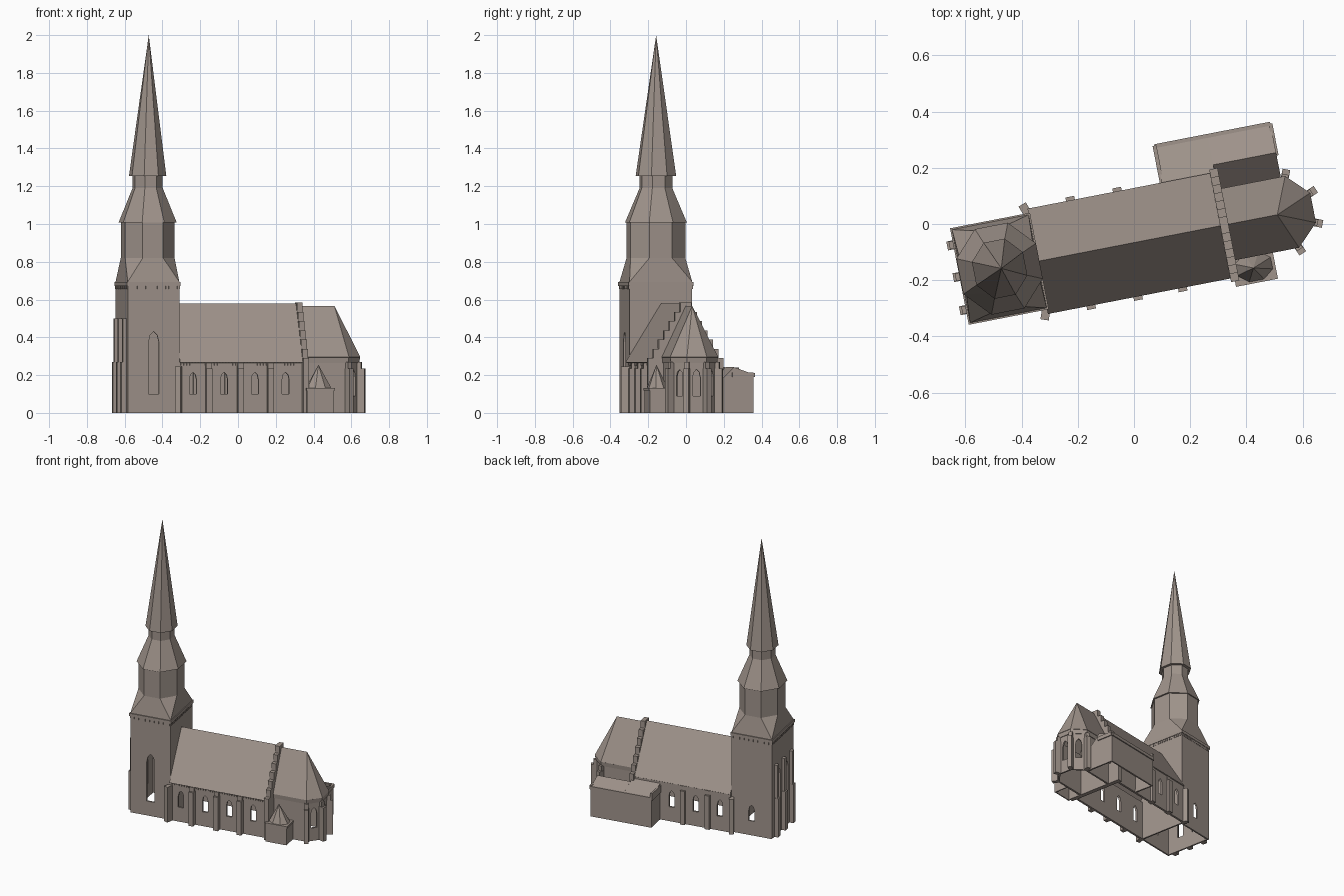
import bpy, bmesh, math
from mathutils import Matrix, Vector

if "Cube" in bpy.data.objects:
    bpy.data.objects.remove(bpy.data.objects["Cube"], do_unlink=True)

TURN = math.radians(11)      # the whole church stands at a slight angle
MID = -0.065                 # long axis of the church
TU = -0.50                   # tower centre along the axis
UP, DOWN = Vector((0, 0, 1)), Vector((0, 0, -1))
EAST, WEST, SOUTH = Vector((1, 0, 0)), Vector((-1, 0, 0)), Vector((0, -1, 0))

stone = bpy.data.materials.new("warm_grey_stone")
stone.use_nodes = True
stone.diffuse_color = (0.35, 0.295, 0.26, 1)
stone.node_tree.nodes["Principled BSDF"].inputs["Base Color"].default_value = stone.diffuse_color


def finish(name, bm):
    bmesh.ops.recalc_face_normals(bm, faces=bm.faces)
    mesh = bpy.data.meshes.new(name)
    bm.to_mesh(mesh)
    bm.free()
    mesh.materials.append(stone)
    ob = bpy.data.objects.new(name, mesh)
    ob.rotation_euler.z = TURN
    bpy.context.collection.objects.link(ob)
    return ob


def hull(name, points, opened=(), thick=0, cutter=None):
    """Convex part; faces towards the opened directions are left out."""
    bm = bmesh.new()
    for p in points:
        bm.verts.new(p)
    bmesh.ops.convex_hull(bm, input=bm.verts)
    bmesh.ops.dissolve_limit(bm, angle_limit=0.01, verts=bm.verts, edges=bm.edges)
    bm.normal_update()
    gone = [f for f in bm.faces if any(f.normal.dot(d) > 0.99 for d in opened)]
    bmesh.ops.delete(bm, geom=gone, context='FACES')
    ob = finish(name, bm)
    if thick:
        mod = ob.modifiers.new("wall", 'SOLIDIFY')
        mod.thickness, mod.offset = thick, -1
    if cutter:
        mod = ob.modifiers.new("windows", 'BOOLEAN')
        mod.object, mod.operation, mod.solver = cutter, 'DIFFERENCE', 'EXACT'
        bpy.context.view_layer.update()
        graph = bpy.context.evaluated_depsgraph_get()
        ob.data = bpy.data.meshes.new_from_object(ob.evaluated_get(graph))
        ob.modifiers.clear()
        bpy.data.objects.remove(cutter, do_unlink=True)
    return ob


def box_points(u0, u1, v0, v1, z0, z1):
    return [(u, v, z) for u in (u0, u1) for v in (v0, v1) for z in (z0, z1)]


def blocks(name, items):
    """Many boxes in one part: (u, v, angle, length, width, bottom, top)."""
    bm = bmesh.new()
    for u, v, angle, length, width, z0, z1 in items:
        m = (Matrix.Translation((u, v, (z0 + z1) / 2)) @ Matrix.Rotation(math.radians(angle), 4, 'Z')
             @ Matrix.Diagonal((length, width, z1 - z0, 1)))
        bmesh.ops.create_cube(bm, size=1, matrix=m)
    return finish(name, bm)


def arches(items):
    """Cutter with pointed window prisms: (u, v, angle, width, sill, top)."""
    bm = bmesh.new()
    for u, v, angle, w, z0, z1 in items:
        turn = Matrix.Translation((u, v, 0)) @ Matrix.Rotation(math.radians(angle), 4, 'Z')
        h = w / 2
        outline = [(-h, z0), (h, z0), (h, z1 - w), (h * 0.7, z1 - h * 0.7), (0, z1),
                   (-h * 0.7, z1 - h * 0.7), (-h, z1 - w)]
        face = bm.faces.new([bm.verts.new(turn @ Vector((-0.05, a, z))) for a, z in outline])
        out = bmesh.ops.extrude_face_region(bm, geom=[face])["geom"]
        push = turn.to_3x3() @ Vector((0.1, 0, 0))
        bmesh.ops.translate(bm, vec=push, verts=[g for g in out if isinstance(g, bmesh.types.BMVert)])
    ob = finish("window_cutter", bm)
    ob.hide_render = True
    return ob


def ring(z, ru, rv):
    return [(TU + ru * math.cos(a), MID + rv * math.sin(a), z)
            for a in (math.pi * (k + 0.5) / 4 for k in range(8))]


# Tower
T0, T1, S, N = -0.64, -0.362, -0.234, 0.104
hull("tower_walls", box_points(T0, T1, S, N, 0, 0.69), (DOWN, UP), 0.015,
     arches([(TU, S, 90, 0.055, 0.1, 0.43), (TU, N, 90, 0.04, 0.1, 0.21)]
            + [(T0, MID + s * 0.06, 0, 0.045, 0.1, 0.45) for s in (-1, 1)]))
hull("tower_cornice", box_points(T0 - 0.006, T1 + 0.006, S - 0.006, N + 0.006, 0.672, 0.692))
hull("tower_shoulders", [p for p in box_points(T0, T1, S, N, 0.692, 0.694)] + ring(0.82, 0.144, 0.16))
hull("belfry", ring(0.82, 0.144, 0.16) + ring(1.01, 0.144, 0.16))
hull("belfry_roof", ring(1.008, 0.156, 0.168) + ring(1.19, 0.081, 0.089))
hull("lantern", ring(1.19, 0.081, 0.089) + ring(1.258, 0.081, 0.089))
hull("spire", ring(1.255, 0.1, 0.11) + [(TU + 0.006, MID, 2.0)])

# Small teeth below the cornices
teeth = []
for k in range(18):
    for v in (S, N):
        teeth.append((T0 + 0.008 + k * (T1 - T0 - 0.016) / 17, v, 0, 0.007, 0.008, 0.655, 0.673))
    for u in (T0, T1):
        teeth.append((u, S + 0.008 + k * (N - S - 0.016) / 17, 0, 0.008, 0.008, 0.655, 0.673))
blocks("tower_teeth", teeth)

# Tower buttresses: three on the west side, diagonal ones at the nave corners
tower_props = []
for v in (MID - 0.12, MID, MID + 0.115):
    tower_props += [(T0 - 0.01, v, 0, 0.036, 0.032, 0, 0.27), (T0 - 0.007, v, 0, 0.026, 0.028, 0.27, 0.5)]
for s in (-1, 1):
    tower_props.append((T1 - 0.008, MID + s * 0.188, s * 110, 0.045, 0.03, 0, 0.245))
blocks("tower_buttresses", tower_props)

# Nave
W, G = 0.172, 0.30
bays = [-0.289, -0.121, 0.045, 0.211]
hull("nave_walls", box_points(T1, G, MID - W, MID + W, 0, 0.272), (DOWN, UP, EAST, WEST), 0.014,
     arches([(u, MID - W, 90, 0.038, 0.1, 0.215) for u in bays]
            + [(u, MID + W, 90, 0.038, 0.1, 0.215) for u in bays[:3]]))
hull("nave_roof", [(u, MID + v, z) for u in (T1, G) for v, z in ((-0.191, 0.268), (0.191, 0.268), (0, 0.578))],
     (DOWN, EAST, WEST), 0.008)
nave_props, nave_teeth = [], []
for u in (-0.206, -0.036, 0.126):
    for s in (-1, 1):
        if s < 0 or u < 0.1:
            nave_props += [(u, MID + s * (W + 0.012), 0, 0.032, 0.04, 0, 0.235),
                           (u, MID + s * (W + 0.006), 0, 0.03, 0.025, 0.235, 0.265)]
for s in (-1, 1):
    for k in range(40):
        nave_teeth.append((T1 + 0.01 + k * 0.0165, MID + s * (W + 0.003), 0, 0.008, 0.008, 0.25, 0.27))
blocks("nave_buttresses", nave_props)
blocks("nave_teeth", nave_teeth)

# Stepped gable between nave and choir
half = [(0.21, 0.0)]
for k in range(7):
    w, z = 0.204 - 0.029 * k, 0.29 + 0.049 * k
    half += [(w, z - 0.049 if k else 0.0), (w, z)]
half = half[1:]
bm = bmesh.new()
outline = half + [(-w, z) for w, z in reversed(half)]
face = bm.faces.new([bm.verts.new((G, MID + w, z)) for w, z in outline])
out = bmesh.ops.extrude_face_region(bm, geom=[face])["geom"]
bmesh.ops.translate(bm, vec=(0.03, 0, 0), verts=[g for g in out if isinstance(g, bmesh.types.BMVert)])
finish("stepped_gable", bm)


# Choir with a half octagon apse
def choir(r, z):
    t = r * math.tan(math.pi / 8)
    return [(u, MID + s * v, z) for s in (-1, 1) for u, v in ((G + 0.03, r), (0.507 + t, r), (0.507 + r, t))]


d = 0.12 * math.sqrt(0.5)
hull("choir_walls", choir(0.12, 0) + choir(0.12, 0.295), (DOWN, UP, WEST), 0.012,
     arches([(0.627, MID, 0, 0.04, 0.09, 0.23)]
            + [(0.507 + d, MID + s * d, s * 45, 0.04, 0.09, 0.23) for s in (-1, 1)]))
hull("choir_cornice", choir(0.125, 0.265) + choir(0.128, 0.295), (DOWN, UP, WEST), 0.01)
hull("choir_roof", choir(0.13, 0.295) + [(G + 0.03, MID, 0.567), (0.507, MID, 0.567)], (DOWN, WEST), 0.008)
props = []
for a in (-67.5, -22.5, 22.5, 67.5):
    c, s = math.cos(math.radians(a)), math.sin(math.radians(a))
    props += [(0.507 + 0.142 * c, MID + 0.142 * s, a, 0.045, 0.028, 0, 0.235),
              (0.507 + 0.134 * c, MID + 0.134 * s, a, 0.026, 0.024, 0.235, 0.27)]
blocks("apse_buttresses", props)

# North annex: a lean-to beside the nave and a low double pitch beside the choir
E, V = 0.545, 0.258
hull("annex_lean_to", [(u, v, z) for u in (0.125, 0.317)
                       for v, z in ((V, 0), (V, 0.205), (0.11, 0.255), (0.11, 0))],
     (DOWN, EAST, -SOUTH * -1), 0.012)
hull("annex_vestry", [(u, v, z) for u in (0.317, E)
                      for v, z in ((V, 0), (V, 0.205), (0.153, 0.242), (0.06, 0.15), (0.06, 0))],
     (DOWN, WEST, SOUTH), 0.012)
blocks("annex_cornice", [((0.125 + E) / 2, V, 0, E - 0.125, 0.014, 0.19, 0.212),
                         (0.125, 0.185, 0, 0.014, 0.15, 0.19, 0.24),
                         (E, 0.2, 0, 0.014, 0.115, 0.19, 0.215)])

# Stair turret on the south side of the choir
hull("stair_turret", box_points(0.318, 0.462, -0.285, -0.18, 0, 0.13), (DOWN,), 0.01)
hull("stair_turret_ledge", box_points(0.314, 0.466, -0.289, -0.18, 0.118, 0.132))
hull("stair_turret_roof", [(0.39 + 0.07 * math.cos(a), -0.23 + 0.055 * math.sin(a), 0.132)
                           for a in (math.pi * (k + 0.5) / 4 for k in range(8))] + [(0.388, -0.235, 0.255)])
